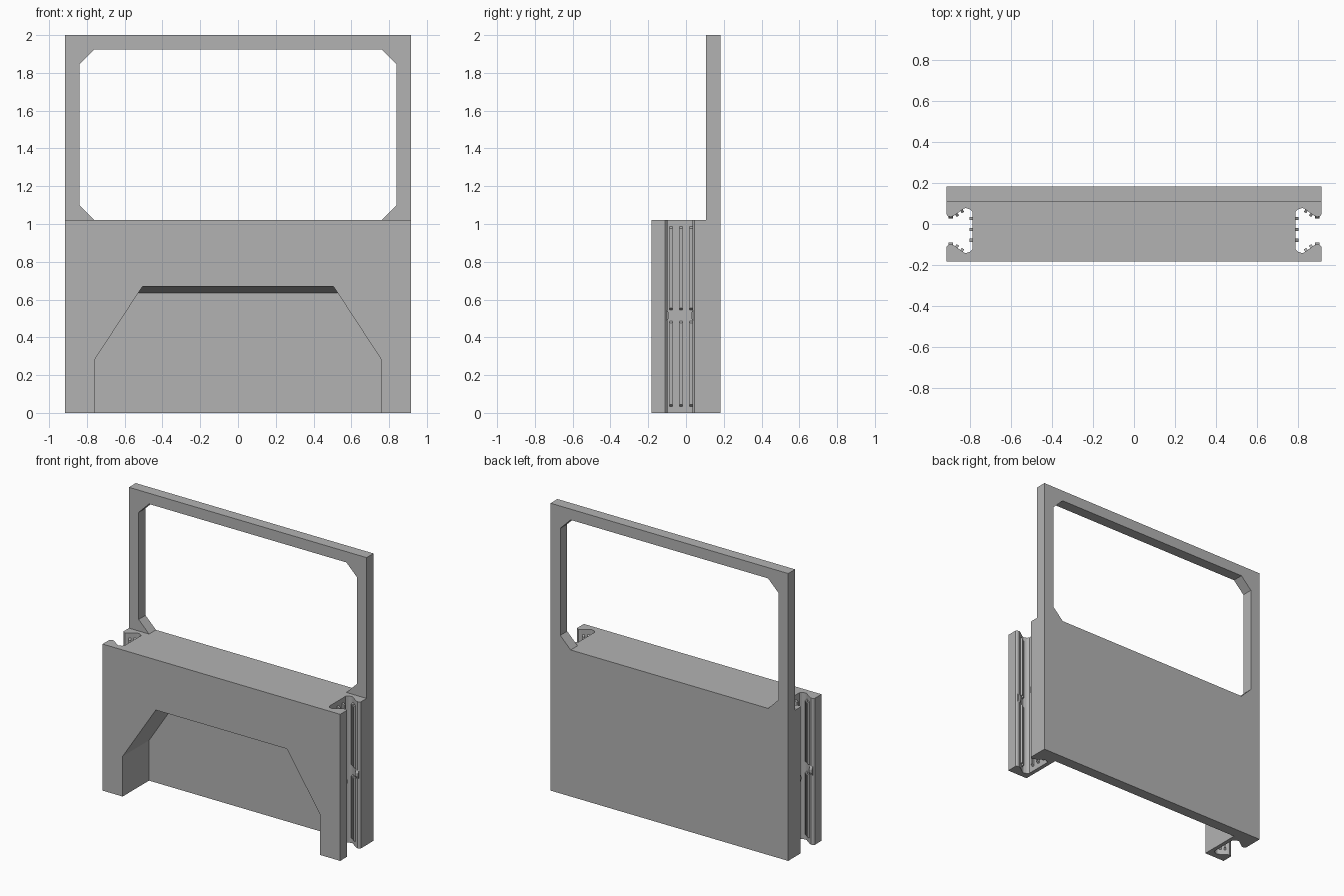
import bpy, bmesh, math
from mathutils import Vector

if "Cube" in bpy.data.objects:
    bpy.data.objects.remove(bpy.data.objects["Cube"])

grey = bpy.data.materials.new("light grey")
grey.diffuse_color = (0.45, 0.45, 0.45, 1)
grey.use_nodes = True
grey.node_tree.nodes["Principled BSDF"].inputs["Base Color"].default_value = grey.diffuse_color


def make(name, verts, faces):
    bm = bmesh.new()
    vs = [bm.verts.new(v) for v in verts]
    for f in faces:
        bm.faces.new([vs[i] for i in f])
    bmesh.ops.recalc_face_normals(bm, faces=bm.faces)
    me = bpy.data.meshes.new(name)
    bm.to_mesh(me)
    bm.free()
    me.materials.append(grey)
    ob = bpy.data.objects.new(name, me)
    bpy.context.collection.objects.link(ob)
    return ob


def loft(name, a, b):
    """Closed solid between two matching outlines."""
    n = len(a)
    faces = [list(range(n)), list(range(n, 2 * n))]
    faces += [[i, (i + 1) % n, n + (i + 1) % n, n + i] for i in range(n)]
    return make(name, a + b, faces)


W, D, H = 0.915, 0.183, 1.02      # half width, half depth, block height
BACK = 0.107                      # front face of the rear wall and frame
YC = -0.032                       # centre line of the side grooves

# Lower block: plan outline with a clip groove in each side
groove = [(0.915, 0.078), (0.908, 0.07), (0.895, 0.066), (0.88, 0.072),
          (0.83, 0.108), (0.82, 0.11), (0.80, 0.103), (0.788, 0.09)]
side = [(W, -D)] + [(x, YC - h) for x, h in groove]
side += [(x, YC + h) for x, h in reversed(groove)] + [(W, D)]
plan = side + [(-x, y) for x, y in reversed(side)]
block = loft("lower_block", [(x, y, 0) for x, y in plan],
             [(x, y, H) for x, y in plan])


# Front recess, open below, with a slightly sloping ceiling
def arch(y):
    top = 0.67 - 0.035 * (y + D) / (BACK + D)
    xt = 0.76 - (top - 0.28) * 0.255 / 0.39
    half = [(0.76, -0.1), (0.76, 0.28), (xt, top)]
    pts = half + [(-x, z) for x, z in reversed(half)]
    return [(x, y, z) for x, z in pts]


cutter = loft("recess_cutter", arch(-0.25), arch(BACK))
cutter.hide_render = True
mod = block.modifiers.new("recess", 'BOOLEAN')
mod.operation = 'DIFFERENCE'
mod.solver = 'EXACT'
mod.object = cutter
dg = bpy.context.evaluated_depsgraph_get()
cut_mesh = bpy.data.meshes.new_from_object(block.evaluated_get(dg))
block.modifiers.clear()
block.data = cut_mesh
bpy.data.objects.remove(cutter)

# Window frame standing on the rear edge
half = [(W, 2.0), (W, H), (0.76, H), (0.84, 1.10), (0.84, 1.845), (0.76, 1.925)]
outline = half + [(-x, z) for x, z in reversed(half)]
loft("window_frame", [(x, BACK, z) for x, z in outline],
     [(x, D, z) for x, z in outline])


# Gripping ribs with tapered ends inside the grooves
def rib(name, sx, pos, normal, z0, z1, width, out, taper):
    p, n = Vector(pos), Vector(normal).normalized()
    t = Vector((-n.y, n.x)) * width / 2
    base, tip = p - n * 0.006, p + n * out
    rings = []
    for q, k in ((base, 0), (tip, taper)):
        rings.append([(sx * v.x, v.y, z) for v, z in
                      ((q - t, z0 + k), (q + t, z0 + k),
                       (q + t, z1 - k), (q - t, z1 - k))])
    loft(name, rings[0], rings[1])


for sx in (-1, 1):
    for z0, z1 in ((0.03, 0.49), (0.54, 0.99)):
        for y in (0.027, -0.027, -0.08):
            rib("groove_wall_rib", sx, (0.788, y), (1, 0), z0, z1, 0.016, 0.015, 0.015)
        for s in (-1, 1):
            for x, h in ((0.8675, 0.081), (0.8425, 0.099)):
                rib("groove_lip_rib", sx, (x, YC + s * h), (-0.036, -s * 0.05),
                    z0, z1, 0.014, 0.013, 0.015)
    # Small stop on each groove lip at mid height
    for s in (-1, 1):
        rib("groove_stop", sx, (0.895, YC + s * 0.067), (0, -s),
            0.475, 0.555, 0.022, 0.009, 0.03)
